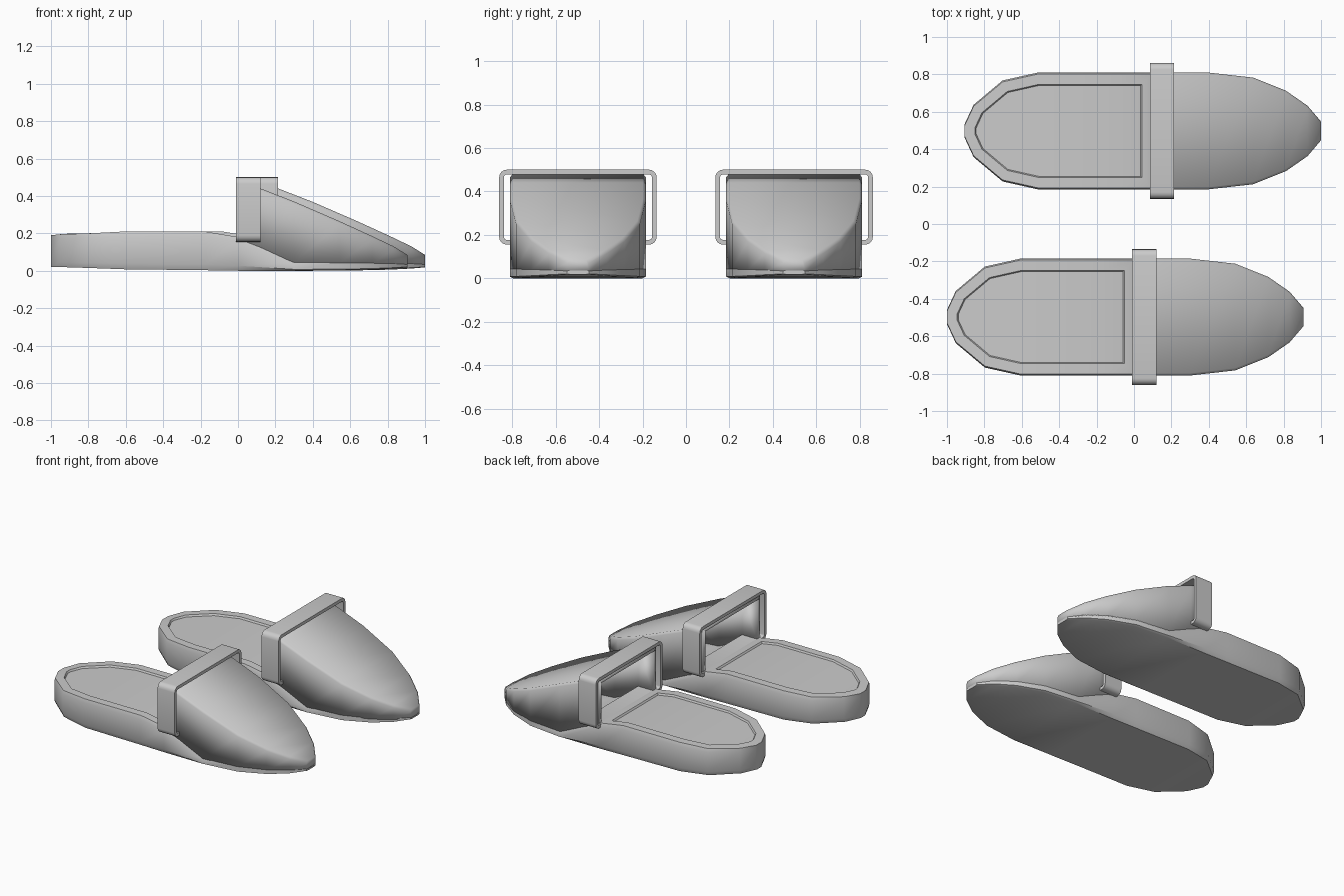
import bpy, bmesh, math

if "Cube" in bpy.data.objects:
    bpy.data.objects.remove(bpy.data.objects["Cube"])

# stations along the foot: x, half width, sole bottom z, sole top z
SOLE = [(-0.9525, 0.038, .02, .19), (-0.905, 0.14, .02, .195), (-0.75, 0.27, .015, .20),
        (-0.56, 0.3125, .008, .21), (-0.13, 0.3125, .003, .21), (0.05, 0.3125, 0, .18),
        (0.3475, 0.3125, 0, .05), (0.59, 0.285, .002, .048), (0.765, 0.215, .006, .045),
        (0.88, 0.135, .012, .042), (0.9525, 0.05, .018, .036)]
# stations of the upper: x, half width, base z, top z
UPPER = [(0.05, 0.3125, .17, .48), (0.1675, 0.3125, .125, .44), (0.3475, 0.3125, .042, .37),
         (0.59, 0.285, .04, .265), (0.765, 0.215, .035, .185), (0.88, 0.135, .032, .13),
         (0.9525, 0.05, .028, .085)]
FEET = {"left": (0.0475, 0.4975), "right": (-0.0475, -0.4975)}


def finish(bm, name, angle=35):
    bmesh.ops.recalc_face_normals(bm, faces=bm.faces)
    me = bpy.data.meshes.new(name)
    bm.to_mesh(me)
    bm.free()
    ob = bpy.data.objects.new(name, me)
    bpy.context.collection.objects.link(ob)
    bpy.ops.object.select_all(action='DESELECT')
    ob.select_set(True)
    bpy.context.view_layer.objects.active = ob
    bpy.ops.object.shade_smooth_by_angle(angle=math.radians(angle))
    return ob


def loft(bm, rings, closed):
    for a, b in zip(rings, rings[1:]):
        n = len(a)
        for i in range(n if closed else n - 1):
            j = (i + 1) % n
            bm.faces.new((a[i], a[j], b[j], b[i]))


# sole with rounded rim and recessed insole
def make_sole(name):
    bm = bmesh.new()
    rings = []
    for x, w, zb, zt in SOLE:
        h = zt - zb
        half = [(w - .015, zb), (w, zb + .15 * h), (w, zb + .88 * h), (w - .008, zt)]
        pts = [(-y, z) for y, z in half] + half[::-1]
        rings.append([bm.verts.new((x, y, z)) for y, z in pts])
    loft(bm, rings, True)
    bm.faces.new(rings[0])
    bm.faces.new(rings[-1])
    bmesh.ops.recalc_face_normals(bm, faces=bm.faces)
    top = [f for f in bm.faces if f.normal.z > .7 and f.calc_center_median().x < 0.05
           and f.calc_center_median().z > .15 and abs(f.calc_center_median().y) < .01]
    bmesh.ops.inset_region(bm, faces=top, thickness=.055, use_even_offset=True)
    bmesh.ops.inset_region(bm, faces=top, thickness=.006, depth=-.012, use_even_offset=True)
    return finish(bm, name)


# hollow toe cover, open at the back and below
def make_upper(name):
    bm = bmesh.new()
    rings = []
    for x, w, zb, zt in UPPER:
        half = [(w, zb), (w, zt - .015), (w - .012, zt)]
        pts = [(-y, z) for y, z in half] + half[::-1]
        rings.append([bm.verts.new((x, y, z)) for y, z in pts])
    loft(bm, rings, False)
    bm.faces.new(rings[-1])
    ob = finish(bm, name, 50)
    # make sure the shell faces outward before thickening
    if max(ob.data.polygons, key=lambda p: p.center.z).normal.z < 0:
        ob.data.flip_normals()
    mod = ob.modifiers.new("thickness", 'SOLIDIFY')
    mod.thickness = .03
    mod.offset = -1
    return ob


# thin rounded band around the opening
def make_strap(name):
    bm = bmesh.new()

    def loop(x, inset):
        pts = []
        r = .035 - inset
        for k, (sy, sz) in enumerate([(1, 1), (-1, 1), (-1, -1), (1, -1)]):
            cy, cz = sy * (.3625 - .035), .3275 + sz * (.1725 - .035)
            for s in range(5):
                a = math.radians(90 * k + 22.5 * s)
                pts.append(bm.verts.new((x, cy + r * math.cos(a), cz + r * math.sin(a))))
        return pts

    x0, x1 = .0375, .1675
    rings = [loop(x0, 0), loop(x1, 0), loop(x1, .022), loop(x0, .022)]
    loft(bm, rings + rings[:1], True)
    return finish(bm, name)


for side, (dx, dy) in FEET.items():
    for part, make in (("sole", make_sole), ("upper", make_upper), ("strap", make_strap)):
        make(f"{side}_{part}").location = (dx, dy, 0)
